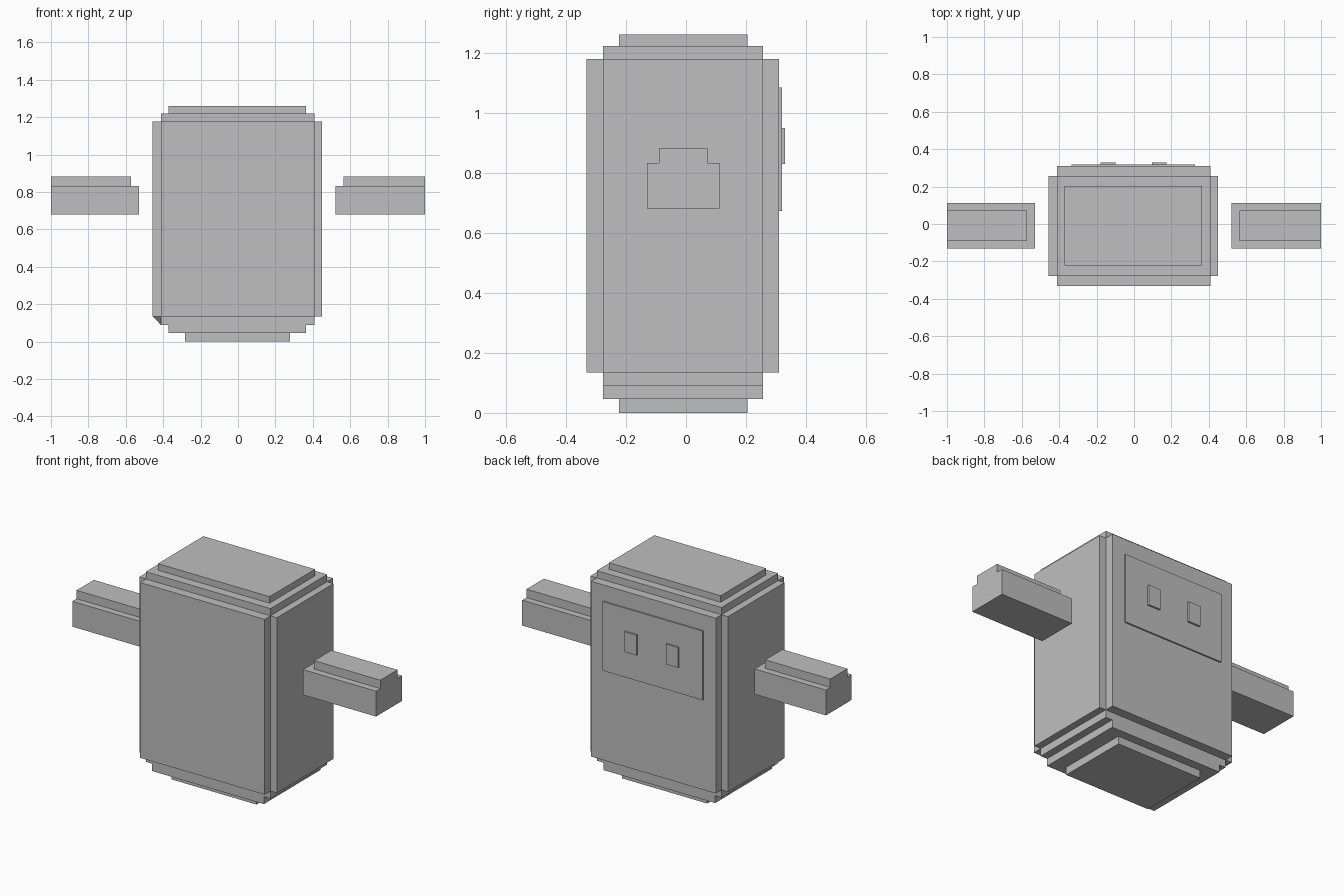
import bpy, bmesh

if "Cube" in bpy.data.objects:
    bpy.data.objects.remove(bpy.data.objects["Cube"])

grey = bpy.data.materials.new("mid grey")
grey.diffuse_color = (0.52, 0.52, 0.52, 1)
grey.use_nodes = True
grey.node_tree.nodes["Principled BSDF"].inputs["Base Color"].default_value = grey.diffuse_color


def finish(name, bm):
    mesh = bpy.data.meshes.new(name)
    bm.to_mesh(mesh)
    bm.free()
    mesh.materials.append(grey)
    obj = bpy.data.objects.new(name, mesh)
    bpy.context.collection.objects.link(obj)
    return obj


def prism(name, outline, z0, z1):
    """Extrude a counter-clockwise xy outline from z0 up to z1."""
    bm = bmesh.new()
    low = [bm.verts.new((x, y, z0)) for x, y in outline]
    high = [bm.verts.new((x, y, z1)) for x, y in outline]
    bm.faces.new(low[::-1])
    bm.faces.new(high)
    n = len(outline)
    for i in range(n):
        j = (i + 1) % n
        bm.faces.new((low[i], low[j], high[j], high[i]))
    return finish(name, bm)


def box(name, x0, x1, y0, y1, z0, z1):
    return prism(name, [(x0, y0), (x1, y0), (x1, y1), (x0, y1)], z0, z1)


# Main body: rectangle with notched vertical corners
X0, X1, x0, x1 = -0.456, 0.45, -0.413, 0.408
Y0, Y1, y0, y1 = -0.332, 0.31, -0.277, 0.256
body = [(x0, Y0), (x1, Y0), (x1, y0), (X1, y0), (X1, y1), (x1, y1),
        (x1, Y1), (x0, Y1), (x0, y1), (X0, y1), (X0, y0), (x0, y0)]
prism("body", body, 0.135, 1.178)

# Stepped top and base
box("top_step", x0, x1, y0, y1, 1.178, 1.221)
box("top_plate", -0.371, 0.364, -0.223, 0.204, 1.221, 1.26)
box("base_upper_step", x0, x1, y0, y1, 0.09, 0.135)
box("base_lower_step", -0.371, 0.364, y0, y1, 0.046, 0.09)
box("base_plate", -0.283, 0.278, -0.223, 0.204, 0.0, 0.046)

# Small slanted chip under one front corner
bm = bmesh.new()
bm.faces.new([bm.verts.new(p) for p in
              ((X0, y0, 0.135), (x0, y0 + 0.04, 0.09), (x0, y0, 0.135))])
finish("corner_chip", bm)

# Arms, each with a raised ridge that reaches the outer end
for side, a, b, ridge_a, ridge_b in (("left", -1, -0.53, -1, -0.572),
                                     ("right", 0.52, 1, 0.565, 1)):
    box(side + "_arm", a, b, -0.13, 0.112, 0.681, 0.832)
    box(side + "_arm_ridge", ridge_a, ridge_b, -0.09, 0.072, 0.832, 0.882)

# Face panel and eyes on the back
box("face_panel", -0.333, 0.325, Y1, 0.319, 0.672, 1.083)
for side, a, b in (("left", -0.178, -0.1), ("right", 0.095, 0.175)):
    box(side + "_eye", a, b, 0.319, 0.33, 0.828, 0.948)
